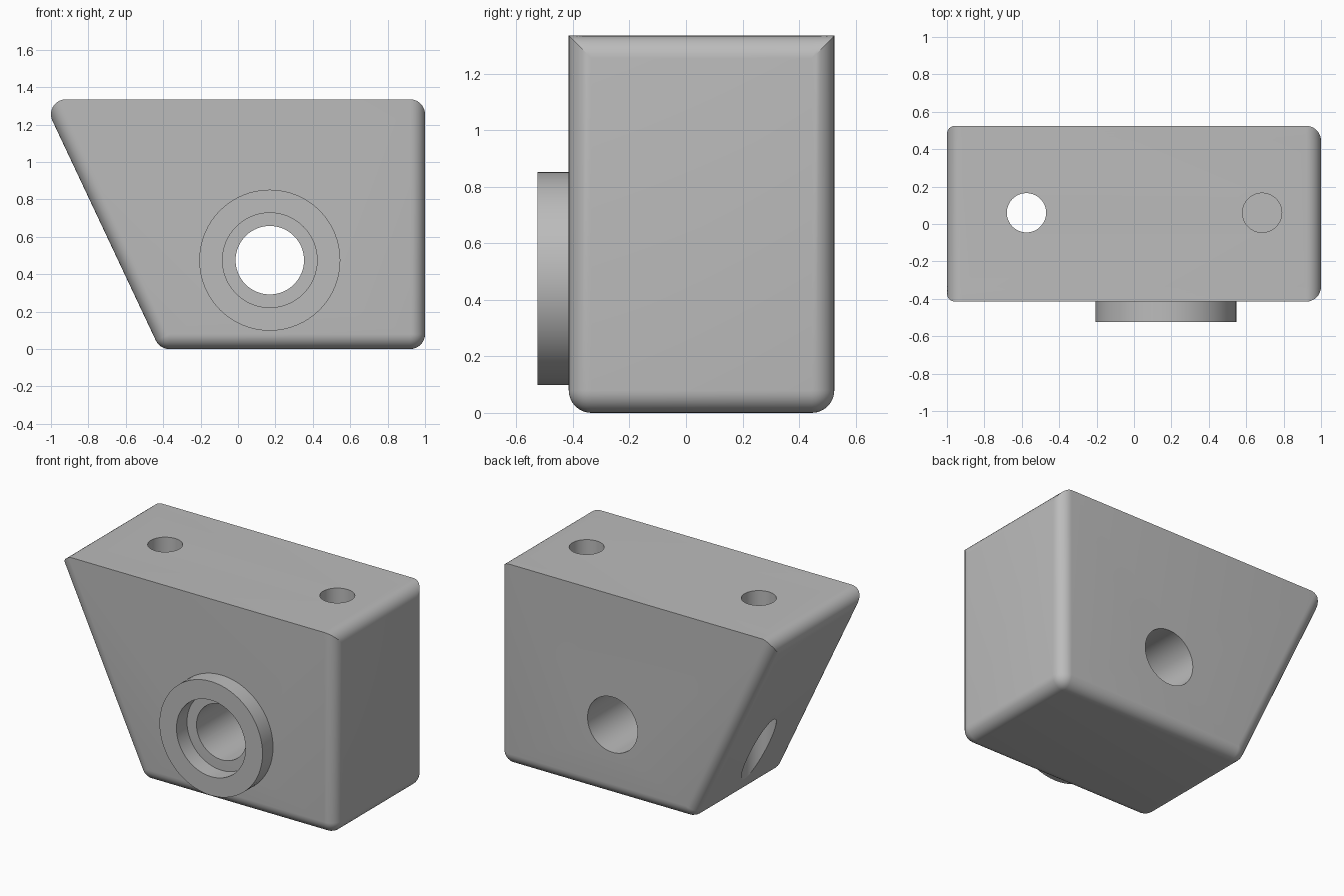
import bpy, bmesh, math
from mathutils import Matrix, Vector

if "Cube" in bpy.data.objects:
    bpy.data.objects.remove(bpy.data.objects["Cube"], do_unlink=True)

R = 0.08                       # fillet radius
FRONT, BACK, TOP = -0.415, 0.525, 1.335
BORE_X, BORE_Z = 0.17, 0.475
SLANT = math.radians(205.2)    # outward direction of the slanted side
STEPS = 8

grey = bpy.data.materials.new("plain_grey")
grey.use_nodes = True
grey.diffuse_color = (0.5, 0.5, 0.5, 1)
grey.node_tree.nodes["Principled BSDF"].inputs["Base Color"].default_value = (0.5, 0.5, 0.5, 1)


def add_object(name, bm):
    bmesh.ops.recalc_face_normals(bm, faces=bm.faces)
    mesh = bpy.data.meshes.new(name)
    bm.to_mesh(mesh)
    bm.free()
    mesh.materials.append(grey)
    ob = bpy.data.objects.new(name, mesh)
    bpy.context.collection.objects.link(ob)
    return ob


def activate(ob):
    bpy.ops.object.select_all(action="DESELECT")
    ob.select_set(True)
    bpy.context.view_layer.objects.active = ob


def cylinder(name, radius, start, end):
    start, end = Vector(start), Vector(end)
    axis = end - start
    bm = bmesh.new()
    turn = axis.to_track_quat("Z", "Y").to_matrix().to_4x4()
    bmesh.ops.create_cone(bm, cap_ends=True, segments=64, radius1=radius, radius2=radius,
                          depth=axis.length, matrix=Matrix.Translation((start + end) / 2) @ turn)
    return add_object(name, bm)


def cut(ob, cutter):
    mod = ob.modifiers.new("cut", "BOOLEAN")
    mod.operation, mod.solver, mod.object = "DIFFERENCE", "EXACT", cutter
    activate(ob)
    bpy.ops.object.modifier_apply(modifier=mod.name)
    bpy.data.objects.remove(cutter, do_unlink=True)


def arc(cx, cz, radius, a0, a1):
    angles = [a0 + (a1 - a0) * i / STEPS for i in range(STEPS + 1)]
    return [(cx + radius * math.cos(a), cz + radius * math.sin(a)) for a in angles]


# Outline at one depth: the top keeps its full height, the other sides shrink with the fillet
def outline(a):
    quarter = math.pi / 2
    r = R * math.sin(a)
    slant_x = -0.92 + (TOP - 2 * R) * math.tan(SLANT - math.pi)
    return (arc(1 - R, TOP - R, R, quarter - a, quarter)
            + arc(-0.92, TOP - R, R, quarter, SLANT - quarter + a)
            + arc(slant_x, R, r, SLANT, 3 * quarter)
            + arc(1 - R, R, r, 3 * quarter, 4 * quarter))


# Block lofted from front to back
sweep = [math.pi / 2 * i / STEPS for i in range(STEPS + 1)]
slices = [(FRONT + R * (1 - math.cos(a)), a) for a in sweep]
slices += [(BACK - R * (1 - math.cos(a)), a) for a in reversed(sweep)]
bm = bmesh.new()
rings = [[bm.verts.new((x, y, z)) for x, z in outline(a)] for y, a in slices]
for ring, nxt in zip(rings, rings[1:]):
    for i in range(len(ring)):
        j = (i + 1) % len(ring)
        bm.faces.new((ring[i], ring[j], nxt[j], nxt[i]))
bm.faces.new(rings[0])
bm.faces.new(rings[-1])
bmesh.ops.remove_doubles(bm, verts=bm.verts, dist=0.0001)
block = add_object("block", bm)

# Main bore, angled-side through hole and blind hole
cut(block, cylinder("bore_cutter", 0.183, (BORE_X, -1, BORE_Z), (BORE_X, 1, BORE_Z)))
for x, bottom in ((-0.575, -0.2), (0.685, 0.1)):
    cut(block, cylinder("hole_cutter", 0.105, (x, 0.06, bottom), (x, 0.06, 1.6)))

# Raised collar around the bore
collar = cylinder("collar", 0.377, (BORE_X, -0.525, BORE_Z), (BORE_X, FRONT, BORE_Z))
cut(collar, cylinder("recess_cutter", 0.253, (BORE_X, -1, BORE_Z), (BORE_X, 0, BORE_Z)))

for ob in (block, collar):
    activate(ob)
    bpy.ops.object.shade_smooth_by_angle(angle=math.radians(25))
